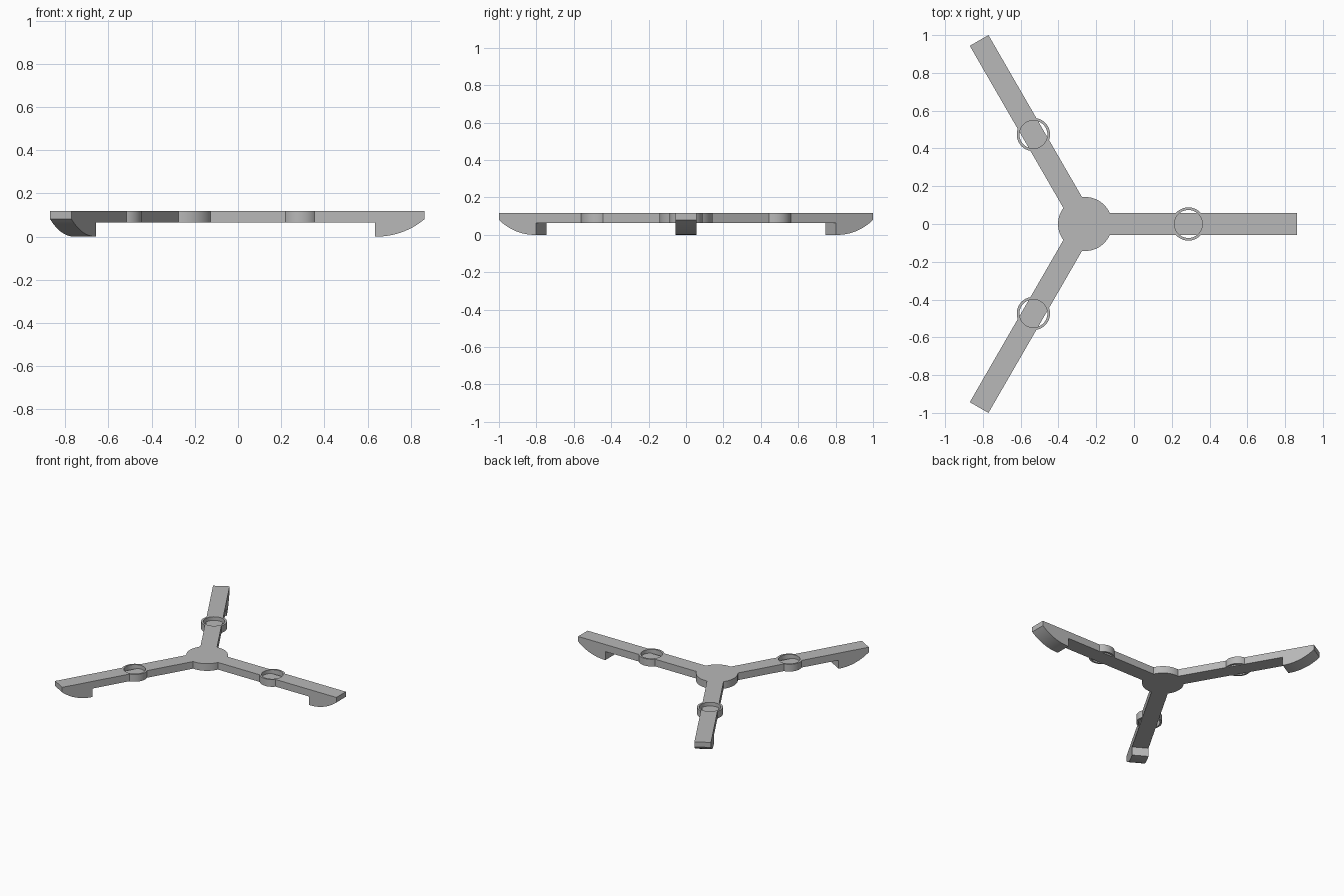
import bpy, bmesh, math
from mathutils import Matrix, Vector

if "Cube" in bpy.data.objects:
    bpy.data.objects.remove(bpy.data.objects["Cube"])

HUB_X, HUB_R = -0.259, 0.143
LENGTH, HALF_W = 1.122, 0.057
LOW, TOP = 0.064, 0.118
RING_X, RING_OUT, RING_IN, FLOOR = 0.547, 0.088, 0.074, 0.09
FOOT_X, TIP_Z, ARC_R = 0.894, 0.08, 0.34

grey = bpy.data.materials.new("plain_grey")
grey.use_nodes = True
colour = (0.48, 0.48, 0.48, 1)
grey.diffuse_color = colour
grey.node_tree.nodes["Principled BSDF"].inputs["Base Color"].default_value = colour


def extruded(name, points, offset):
    """Solid made by pushing a flat outline along an offset."""
    bm = bmesh.new()
    face = bm.faces.new([bm.verts.new(p) for p in points])
    moved = bmesh.ops.extrude_face_region(bm, geom=[face])["geom"]
    verts = [g for g in moved if isinstance(g, bmesh.types.BMVert)]
    bmesh.ops.translate(bm, verts=verts, vec=offset)
    bmesh.ops.recalc_face_normals(bm, faces=bm.faces)
    mesh = bpy.data.meshes.new(name)
    bm.to_mesh(mesh)
    bm.free()
    mesh.materials.append(grey)
    obj = bpy.data.objects.new(name, mesh)
    bpy.context.collection.objects.link(obj)
    return obj


def cylinder(name, x, radius, z0, z1, sides=64):
    angles = [math.tau * i / sides for i in range(sides)]
    ring = [(x + radius * math.cos(a), radius * math.sin(a), z0) for a in angles]
    return extruded(name, ring, Vector((0, 0, z1 - z0)))


def combine(base, other, operation):
    """Apply a boolean and remove the helper."""
    mod = base.modifiers.new(operation.lower(), "BOOLEAN")
    mod.object, mod.operation, mod.solver = other, operation, "EXACT"
    bpy.context.view_layer.update()
    graph = bpy.context.evaluated_depsgraph_get()
    mesh = bpy.data.meshes.new_from_object(base.evaluated_get(graph))
    base.modifiers.clear()
    base.data = mesh
    bpy.data.objects.remove(other)


# Arm side profile: straight bar with a curved hooked foot at the tip
arc_start = LENGTH - math.sqrt(ARC_R ** 2 - (ARC_R - TIP_Z) ** 2)
sweep = math.acos((ARC_R - TIP_Z) / ARC_R)
profile = [(0, LOW), (FOOT_X, LOW), (FOOT_X, 0)]
for i in range(17):
    a = sweep * i / 16
    profile.append((arc_start + ARC_R * math.sin(a), ARC_R * (1 - math.cos(a))))
profile += [(LENGTH, TOP), (0, TOP)]
arm = extruded("arm", [(x, -HALF_W, z) for x, z in profile], Vector((0, 2 * HALF_W, 0)))

# Round collar around the arm, with a shallow pocket in the top
collar = cylinder("collar", RING_X, RING_OUT, LOW, TOP)
combine(collar, cylinder("bore", RING_X, RING_IN, -0.1, 0.3), "DIFFERENCE")
combine(arm, cylinder("pocket", RING_X, RING_IN, FLOOR, 0.3), "DIFFERENCE")
combine(arm, collar, "UNION")

# Hub joined with three arms
frame = cylinder("three_arm_frame", 0, HUB_R, LOW, TOP)
for i in range(3):
    copy = bpy.data.objects.new("arm_copy", arm.data.copy())
    bpy.context.collection.objects.link(copy)
    copy.data.transform(Matrix.Rotation(math.tau * i / 3, 4, "Z"))
    combine(frame, copy, "UNION")
bpy.data.objects.remove(arm)
frame.data.transform(Matrix.Translation((HUB_X, 0, 0)))

# Smooth curved walls, keep corners crisp
bpy.ops.object.select_all(action="DESELECT")
frame.select_set(True)
bpy.context.view_layer.objects.active = frame
bpy.ops.object.shade_smooth_by_angle(angle=math.radians(30))
